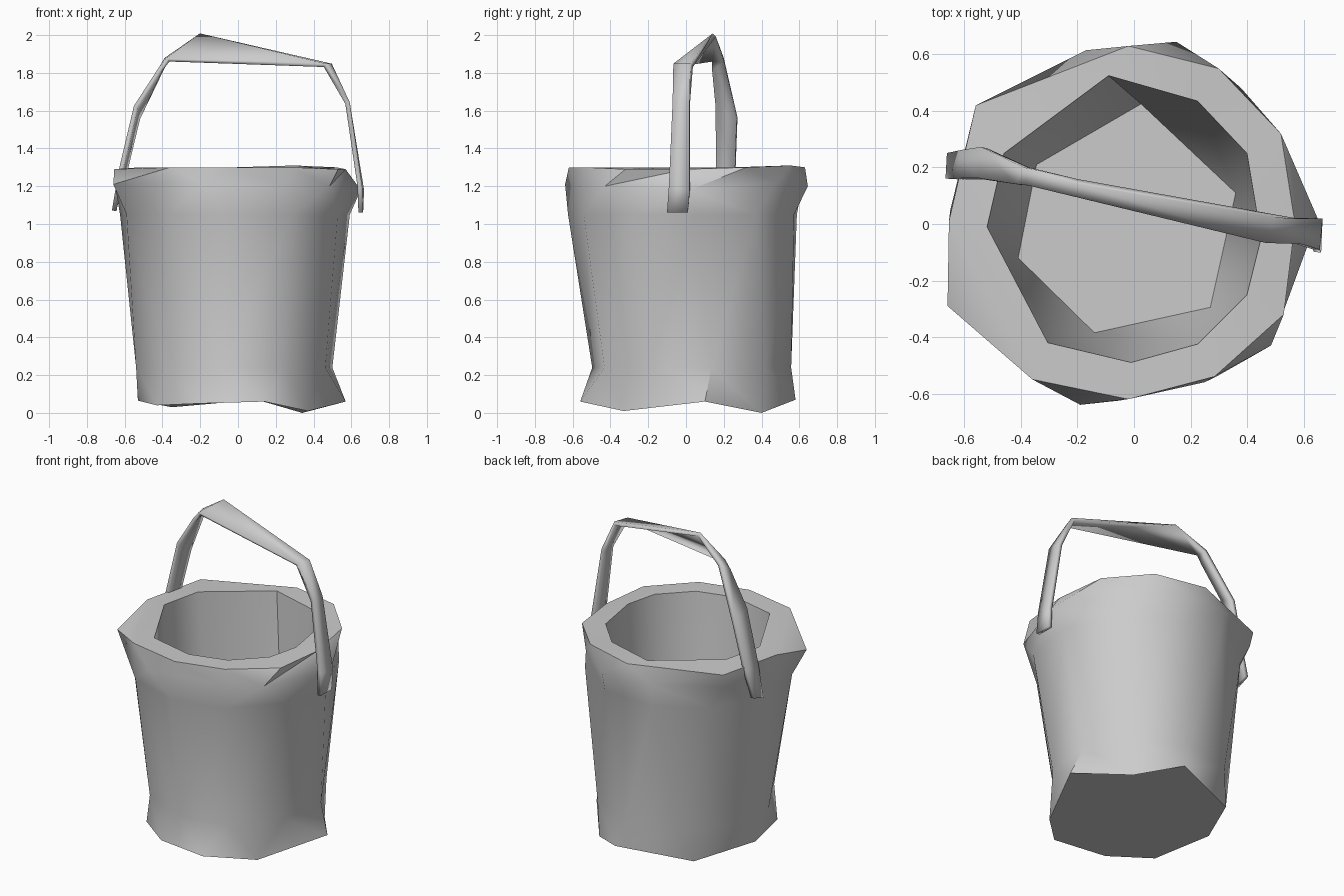
import bpy, bmesh, math

if "Cube" in bpy.data.objects:
    bpy.data.objects.remove(bpy.data.objects["Cube"])


def circle(cx, cy, r, z, n, turn=0.0):
    return [(cx + r * math.cos(turn + math.tau * k / n),
             cy + r * math.sin(turn + math.tau * k / n), z) for k in range(n)]


def flat(points, z):
    return [(x, y, z) for x, y in points]


def stitch(bm, a, b):
    """Bridge two angle-sorted loops that may have different point counts."""
    ang = lambda v: math.atan2(v.co.y, v.co.x)
    ta = [ang(v) for v in a] + [ang(a[0]) + math.tau]
    tb = [ang(v) for v in b] + [ang(b[0]) + math.tau]
    i = j = 0
    while i < len(a) or j < len(b):
        va, vb = a[i % len(a)], b[j % len(b)]
        if j == len(b) or (i < len(a) and ta[i + 1] <= tb[j + 1]):
            bm.faces.new((va, a[(i + 1) % len(a)], vb))
            i += 1
        else:
            bm.faces.new((va, b[(j + 1) % len(b)], vb))
            j += 1


def finish(bm, name, angle):
    bmesh.ops.recalc_face_normals(bm, faces=bm.faces)
    me = bpy.data.meshes.new(name)
    bm.to_mesh(me)
    bm.free()
    ob = bpy.data.objects.new(name, me)
    bpy.context.collection.objects.link(ob)
    bpy.ops.object.select_all(action='DESELECT')
    ob.select_set(True)
    bpy.context.view_layer.objects.active = ob
    bpy.ops.object.shade_smooth_by_angle(angle=math.radians(angle))
    return ob


# Bucket: dented rings from the underside, up the outer wall, over the rim, to the floor
foot = [(.57, .1, .06), (.34, .4, 0), (.1, .58, .07), (-.35, .42, .03), (-.53, .05, .065),
        (-.43, -.32, .04), (-.2, -.5, .05), (.14, -.56, .06), (.37, -.33, .01)]
rim_low = [(.65, .02, 1.18), (.38, .48, 1.22), (.15, .645, 1.2), (-.17, .615, 1.2),
           (-.55, .4, 1.2), (-.65, .05, 1.2), (-.66, -.29, 1.21), (-.36, -.55, 1.22),
           (-.19, -.64, 1.21), (.25, -.56, 1.2), (.485, -.43, 1.2)]
rim_top = [(.57, 0, 1.29), (.52, .32, 1.3), (.3, .55, 1.31), (-.02, .63, 1.3),
           (-.56, .42, 1.29), (-.655, .01, 1.29), (-.36, -.55, 1.3),
           (-.02, -.62, 1.3), (.285, -.54, 1.3), (.53, -.32, 1.29)]
mouth = [(.45, -.05), (.4, .25), (.225, .435), (-.09, .525), (-.46, .25),
         (-.52, -.01), (-.305, -.42), (-.01, -.49), (.225, -.425), (.4, -.25)]
floor = [(.36, .11), (.025, .425), (-.345, .21), (-.41, -.12), (-.14, -.385), (.27, -.295)]
rings = [foot, circle(-.02, .03, .53, .24, 10, .2), circle(-.02, -.01, .615, 1.05, 11, .1),
         rim_low, rim_top, flat(mouth, 1.3), flat(floor, .15)]

bm = bmesh.new()
loops = []
for ring in rings:
    ring = sorted(ring, key=lambda p: math.atan2(p[1], p[0]))
    loops.append([bm.verts.new(p) for p in ring])
for lower, upper in zip(loops, loops[1:]):
    stitch(bm, lower, upper)
bm.faces.new(loops[0])
bm.faces.new(loops[-1])
finish(bm, "bucket", 45)

# Handle: bent, slightly twisted strap between a front and a back edge
front = [(.65, -.1, 1.06), (.645, -.09, 1.2), (.58, -.07, 1.64), (.46, -.06, 1.84),
         (-.37, .14, 1.87), (-.41, .14, 1.82), (-.54, .16, 1.62), (-.62, .16, 1.28), (-.655, .16, 1.07)]
back = [(.65, .01, 1.06), (.655, .02, 1.18), (.58, .02, 1.64), (.49, .03, 1.84),
        (-.2, .15, 2.0), (-.38, .2, 1.87), (-.53, .27, 1.56), (-.6, .26, 1.27), (-.65, .25, 1.1)]
bm = bmesh.new()
pairs = [(bm.verts.new(f), bm.verts.new(b)) for f, b in zip(front, back)]
for (a, b), (c, d) in zip(pairs, pairs[1:]):
    bm.faces.new((a, b, d, c))
handle = finish(bm, "handle", 40)
strap = handle.modifiers.new("thickness", 'SOLIDIFY')
strap.thickness = .025
strap.offset = 0
